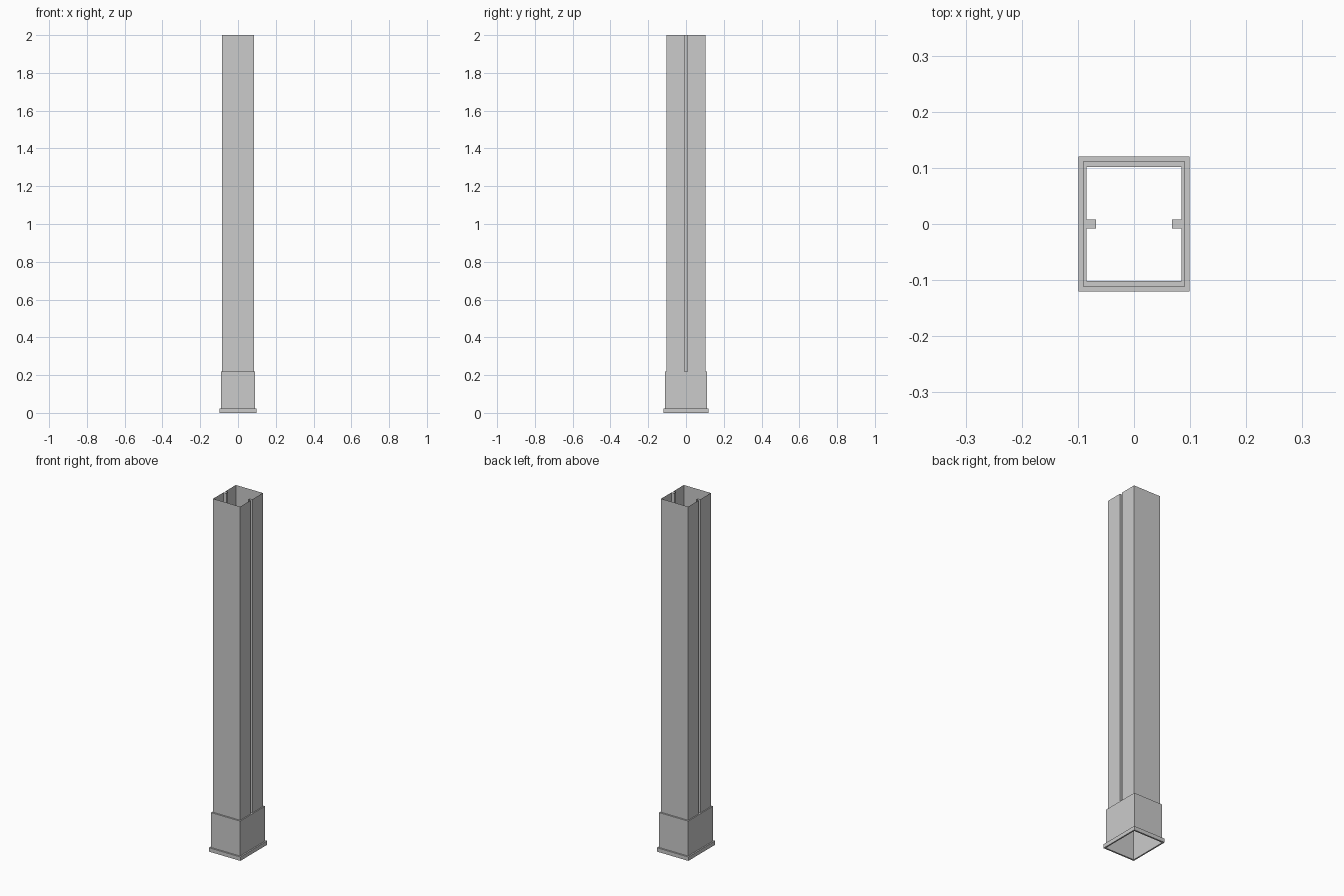
import bpy

if "Cube" in bpy.data.objects:
    bpy.data.objects.remove(bpy.data.objects["Cube"])


def loft(name, rings, closed=False, extra=()):
    """Skin a list of equally sized point rings; extra = index tuples for caps."""
    n = len(rings[0])
    verts = [p for r in rings for p in r]
    faces = []
    count = len(rings)
    for k in range(count if closed else count - 1):
        a, b = k * n, ((k + 1) % count) * n
        for i in range(n):
            j = (i + 1) % n
            faces.append((a + i, a + j, b + j, b + i))
    faces += extra
    mesh = bpy.data.meshes.new(name)
    mesh.from_pydata(verts, [], faces)
    obj = bpy.data.objects.new(name, mesh)
    bpy.context.collection.objects.link(obj)
    return obj


def rect(x, y, z):
    return [(-x, -y, z), (x, -y, z), (x, y, z), (-x, y, z)]


SX, SY = 0.085, 0.102      # shaft half sizes
BX, BY = 0.091, 0.111      # plinth half sizes
TX, TY = 0.099, 0.12       # foot trim half sizes
G, D = 0.008, 0.017        # groove half width and depth
Z_TRIM, Z_BASE, Z_TOP = 0.022, 0.22, 2.0

# Hollow shaft with a channel down the middle of each x side
half = [(SX, -SY), (SX, -G), (SX - D, -G), (SX - D, G), (SX, G), (SX, SY)]
profile = half + [(-x, -y) for x, y in half]
loft("shaft", [[(x, y, z) for x, y in profile] for z in (Z_BASE, Z_TOP)],
     extra=[(1, 4, 3, 2), (7, 10, 9, 8)])

# Hollow plinth with a flat ledge running in to the shaft
loft("plinth", [rect(BX, BY, 0), rect(BX, BY, Z_BASE), rect(SX, SY, Z_BASE)])

# Foot trim ring
loft("foot_trim", [rect(BX, BY, 0), rect(TX, TY, 0),
                   rect(TX, TY, Z_TRIM), rect(BX, BY, Z_TRIM)])
